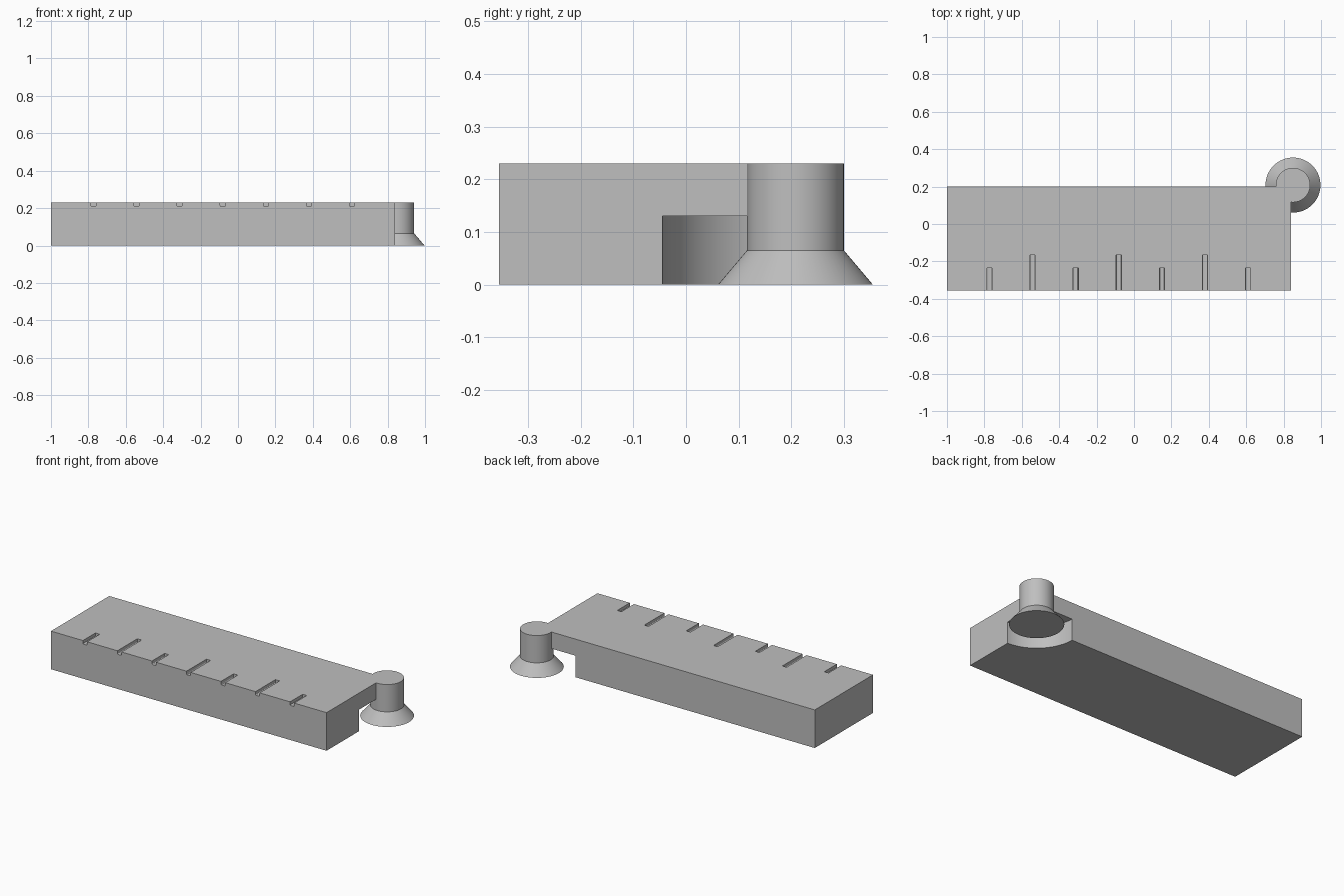
import bpy, bmesh
from math import radians
from mathutils import Matrix, Vector

if "Cube" in bpy.data.objects:
    bpy.data.objects.remove(bpy.data.objects["Cube"])

grey = bpy.data.materials.new("plain grey")
grey.use_nodes = True
colour = (0.52, 0.52, 0.52, 1)
grey.diffuse_color = colour
grey.node_tree.nodes["Principled BSDF"].inputs["Base Color"].default_value = colour

TOP = 0.23
KNOB = Vector((0.85, 0.208, 0))


def add_object(name, bm):
    bmesh.ops.recalc_face_normals(bm, faces=bm.faces)
    mesh = bpy.data.meshes.new(name)
    bm.to_mesh(mesh)
    bm.free()
    mesh.materials.append(grey)
    obj = bpy.data.objects.new(name, mesh)
    bpy.context.collection.objects.link(obj)
    return obj


def box(name, low, high, round_bottom=0):
    low, high = Vector(low), Vector(high)
    bm = bmesh.new()
    bmesh.ops.create_cube(bm, size=1, matrix=Matrix.LocRotScale(
        (low + high) / 2, None, high - low))
    if round_bottom:
        edges = [e for e in bm.edges if all(
            abs(v.co.z - low.z) < 1e-5 for v in e.verts)
            and abs(e.verts[0].co.x - e.verts[1].co.x) < 1e-5]
        bmesh.ops.bevel(bm, geom=edges, offset=round_bottom, segments=3,
                        profile=0.5, affect='EDGES')
    return add_object(name, bm)


def turned(name, profile, sides=64):
    """Revolve a (radius, height) profile around the knob axis and cap it."""
    bm = bmesh.new()
    rings = []
    for radius, z in profile:
        ring = bmesh.ops.create_circle(bm, segments=sides, radius=radius,
                                       matrix=Matrix.Translation(KNOB + Vector((0, 0, z))))
        rings.append(ring["verts"])
    for a, b in zip(rings, rings[1:]):
        for i in range(sides):
            j = (i + 1) % sides
            bm.faces.new((a[i], a[j], b[j], b[i]))
    bm.faces.new(rings[0])
    bm.faces.new(rings[-1])
    return add_object(name, bm)


def combine(target, tool, operation):
    mod = target.modifiers.new(tool.name, 'BOOLEAN')
    mod.operation = operation
    mod.solver = 'EXACT'
    mod.object = tool
    bpy.context.view_layer.objects.active = target
    bpy.ops.object.modifier_apply(modifier=mod.name)
    bpy.data.objects.remove(tool)


# Long block with a round recess under one back corner
block = box("block_with_knob", (-1, -0.355, 0), (0.84, 0.2, TOP))
combine(block, turned("recess", [(0.253, -0.1), (0.253, 0.13)], 96), 'DIFFERENCE')

# Flared knob merged into the corner above the recess
knob = turned("knob", [(0.147, 0), (0.092, 0.065), (0.092, TOP)])
combine(block, knob, 'UNION')

# Alternating short and long grooves along the front top edge
for i in range(7):
    x = -0.773 + 0.2305 * i
    end = -0.165 if i % 2 else -0.235
    groove = box("groove", (x - 0.014, -0.4, TOP - 0.021),
                 (x + 0.014, end, TOP + 0.05), 0.006)
    combine(block, groove, 'DIFFERENCE')

# Smooth round walls with crisp edges
bpy.ops.object.select_all(action='DESELECT')
block.select_set(True)
bpy.context.view_layer.objects.active = block
bpy.ops.object.shade_smooth_by_angle(angle=radians(30))
